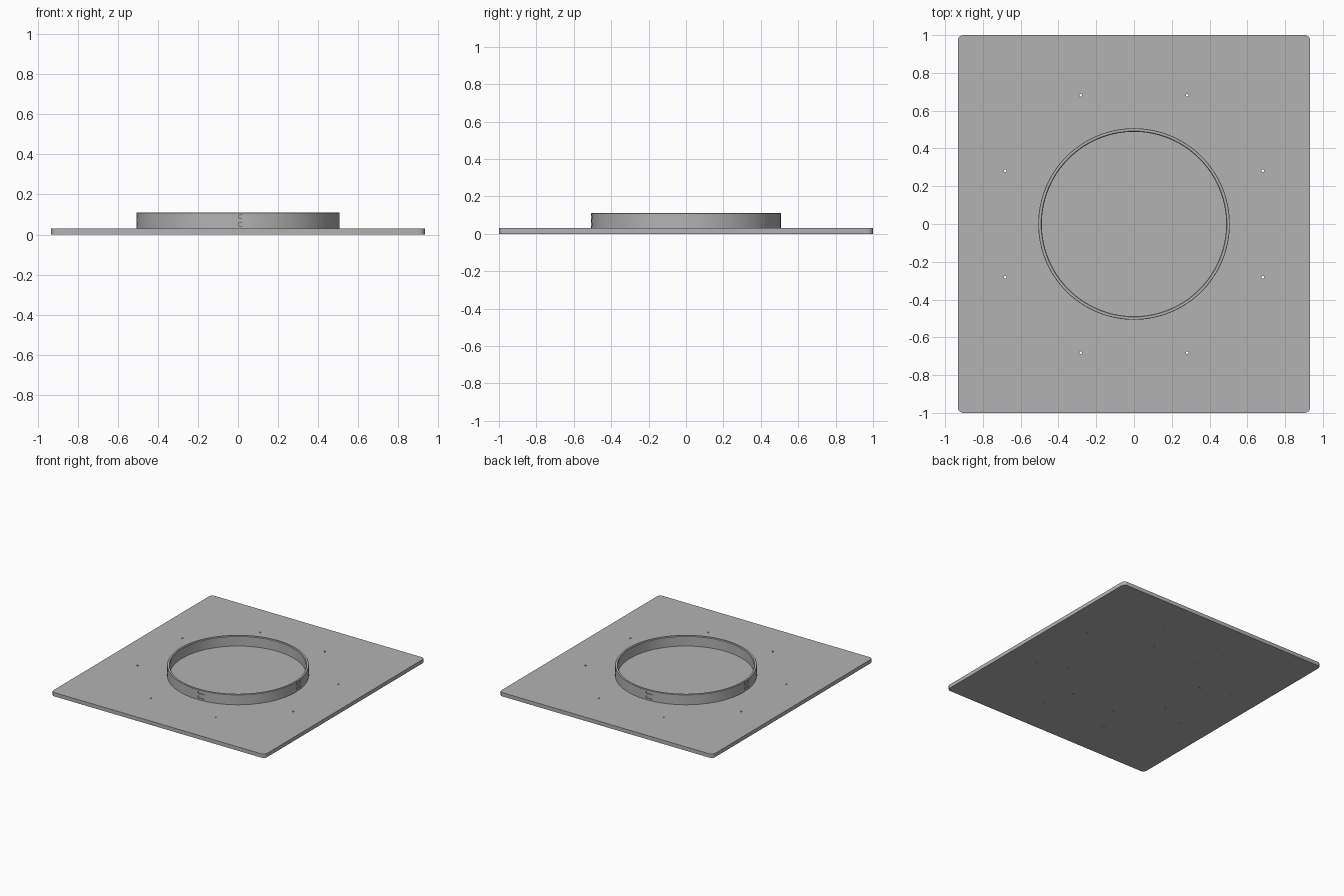
import bpy, bmesh
from math import cos, sin, pi, radians
from mathutils import Matrix, Vector

if "Cube" in bpy.data.objects:
    bpy.data.objects.remove(bpy.data.objects["Cube"], do_unlink=True)

PLATE_X, PLATE_Y, PLATE_T = 1.866, 2.0, 0.03
RING_OUT, RING_IN, RING_TOP = 0.507, 0.488, 0.11

grey = bpy.data.materials.new("plain_grey")
grey.use_nodes = True
colour = (0.45, 0.45, 0.45, 1)
grey.diffuse_color = colour
grey.node_tree.nodes["Principled BSDF"].inputs["Base Color"].default_value = colour


def make_object(name, bm, cutter=False):
    bmesh.ops.recalc_face_normals(bm, faces=bm.faces)
    mesh = bpy.data.meshes.new(name)
    bm.to_mesh(mesh)
    bm.free()
    mesh.materials.append(grey)
    obj = bpy.data.objects.new(name, mesh)
    bpy.context.collection.objects.link(obj)
    if cutter:
        obj.hide_render = True
        obj.display_type = 'WIRE'
        obj.hide_set(True)
    return obj


def cut(obj, cutter):
    mod = obj.modifiers.new(cutter.name, 'BOOLEAN')
    mod.operation = 'DIFFERENCE'
    mod.solver = 'EXACT'
    mod.object = cutter


def smooth(obj):
    bpy.ops.object.select_all(action='DESELECT')
    obj.select_set(True)
    bpy.context.view_layer.objects.active = obj
    bpy.ops.object.shade_smooth_by_angle(angle=radians(30))


def hole_circle(name, distance, low, high, radius=0.007):
    """Eight upright pins, used to drill a circle of holes."""
    bm = bmesh.new()
    for i in range(8):
        a = (i + 0.5) * pi / 4
        place = Matrix.Translation((distance * cos(a), distance * sin(a), (low + high) / 2))
        bmesh.ops.create_cone(bm, cap_ends=True, segments=16, radius1=radius,
                              radius2=radius, depth=high - low, matrix=place)
    return make_object(name, bm, cutter=True)


# Base plate with rounded upright corners
bm = bmesh.new()
bmesh.ops.create_cube(bm, size=1, matrix=Matrix.Translation((0, 0, PLATE_T / 2))
                      @ Matrix.Diagonal((PLATE_X, PLATE_Y, PLATE_T, 1)))
uprights = [e for e in bm.edges if abs(e.verts[0].co.z - e.verts[1].co.z) > 0.01]
bmesh.ops.bevel(bm, geom=uprights, offset=0.03, segments=6, profile=0.5, affect='EDGES')
plate = make_object("base_plate", bm)

# Collar ring, lathed from a section with a chamfered inner lip
bm = bmesh.new()
section = [(RING_IN, PLATE_T), (RING_OUT, PLATE_T), (RING_OUT, RING_TOP - 0.002),
           (RING_OUT - 0.002, RING_TOP), (RING_IN + 0.004, RING_TOP), (RING_IN, RING_TOP - 0.004)]
verts = [bm.verts.new((r, 0, z)) for r, z in section]
edges = [bm.edges.new((v, verts[i - 1])) for i, v in enumerate(verts)]
bmesh.ops.spin(bm, geom=verts + edges, cent=(0, 0, 0), axis=(0, 0, 1),
               angle=2 * pi, steps=128, use_merge=True)
bmesh.ops.remove_doubles(bm, verts=bm.verts, dist=0.0001)
ring = make_object("collar_ring", bm)

# Through holes in the plate, and blind screw holes running up into the ring
cut(plate, hole_circle("mounting_hole_cutter", 0.737, -0.02, 0.05))
screws = hole_circle("screw_hole_cutter", 0.4975, -0.02, 0.06)
cut(plate, screws)
cut(ring, screws)

# Pairs of shallow slots on the four sides of the ring
bm = bmesh.new()
for side in range(4):
    turn = Matrix.Rotation(side * pi / 2, 4, 'Z')
    for z in (0.052, 0.088):
        bmesh.ops.create_cube(bm, size=1, matrix=turn @ Matrix.Translation((RING_OUT, 0.032, z))
                              @ Matrix.Diagonal((0.016, 0.055, 0.018, 1)))
cut(ring, make_object("slot_cutter", bm, cutter=True))

for part in (plate, ring):
    smooth(part)
